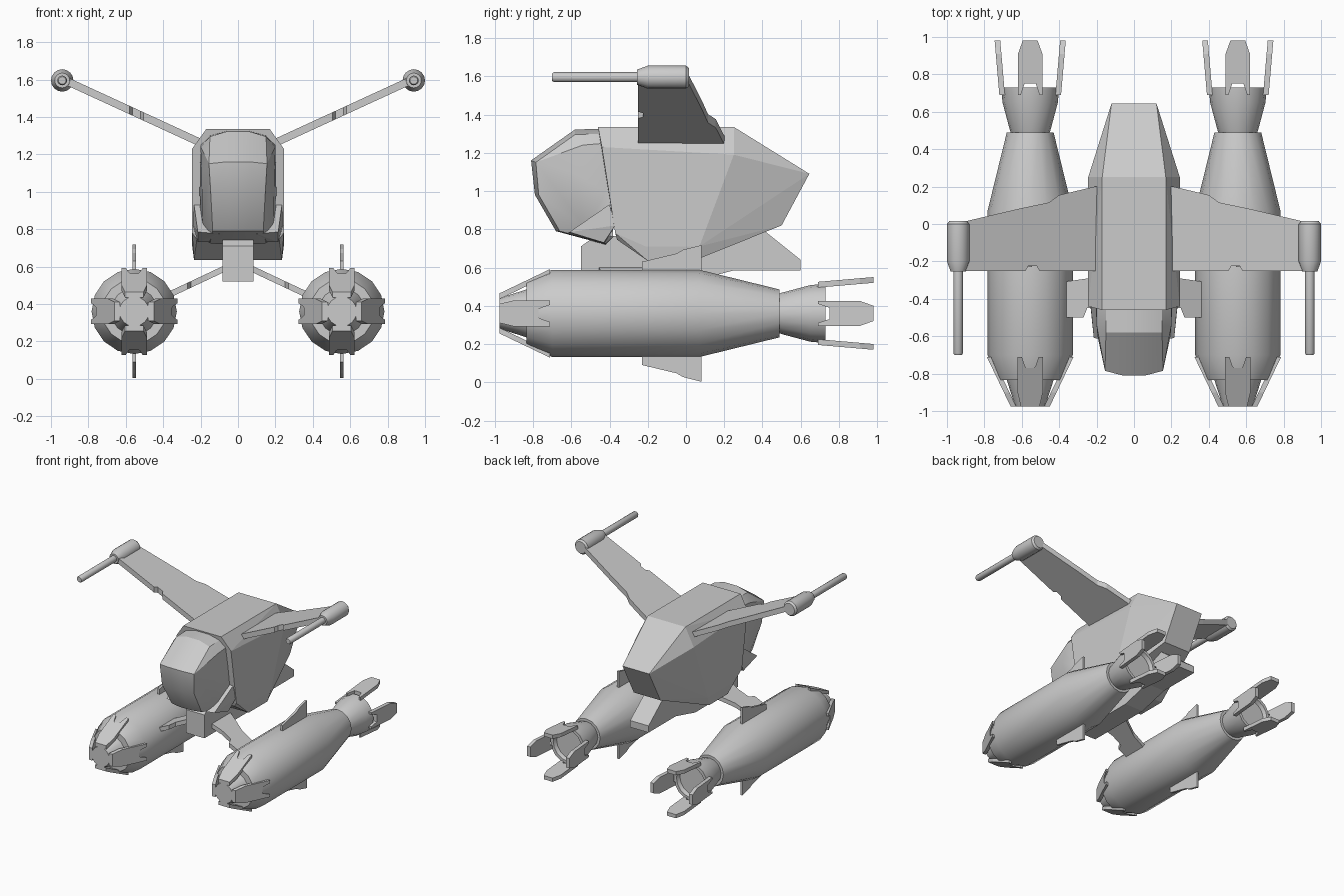
import bpy, bmesh, math
from mathutils import Vector

if "Cube" in bpy.data.objects:
    bpy.data.objects.remove(bpy.data.objects["Cube"])

PX, PZ = 0.555, 0.36   # engine pod axis


def finish(name, bm, mirror=False, smooth=None):
    bmesh.ops.recalc_face_normals(bm, faces=bm.faces)
    me = bpy.data.meshes.new(name)
    bm.to_mesh(me)
    bm.free()
    ob = bpy.data.objects.new(name, me)
    bpy.context.collection.objects.link(ob)
    if smooth:
        bpy.ops.object.select_all(action='DESELECT')
        ob.select_set(True)
        bpy.context.view_layer.objects.active = ob
        bpy.ops.object.shade_smooth_by_angle(angle=math.radians(smooth))
    if mirror:
        ob.modifiers.new("mirror", 'MIRROR').use_mirror_merge = False
    return ob


def lathe(name, profile, x, z, sides=16):
    """Turn (y, radius) pairs around a lengthwise axis."""
    bm = bmesh.new()
    rings = []
    for y, r in profile:
        rings.append([bm.verts.new((x + r * math.cos(a), y, z + r * math.sin(a)))
                      for a in (2 * math.pi * i / sides for i in range(sides))])
    for a, b in zip(rings, rings[1:]):
        for i in range(sides):
            j = (i + 1) % sides
            bm.faces.new((a[i], a[j], b[j], b[i]))
    bm.faces.new(rings[0])
    bm.faces.new(rings[-1])
    return finish(name, bm, True, 32)


def plate(name, outline, place, mirror=True):
    """Thick flat outline; place(u, v, t) maps it to space, t = 0 or 1."""
    bm = bmesh.new()
    a, b = [[bm.verts.new(place(u, v, t)) for u, v in outline] for t in (0, 1)]
    n = len(outline)
    bm.faces.new(a)
    bm.faces.new(b)
    for i in range(n):
        j = (i + 1) % n
        bm.faces.new((a[i], a[j], b[j], b[i]))
    return finish(name, bm, mirror)


def solid(name, pts, both=True, mirror=False, smooth=None):
    """Faceted convex body, points given for one side."""
    bm = bmesh.new()
    for x, y, z in pts:
        bm.verts.new((x, y, z))
        if both:
            bm.verts.new((-x, y, z))
    res = bmesh.ops.convex_hull(bm, input=bm.verts)
    loose = [v for v in bm.verts if not v.link_faces]
    bmesh.ops.delete(bm, geom=loose, context='VERTS')
    bmesh.ops.dissolve_limit(bm, angle_limit=math.radians(2),
                             verts=bm.verts, edges=bm.edges)
    return finish(name, bm, mirror, smooth)


# Main hull
solid("hull", [
    (0.17, -0.46, 1.335), (0.17, 0.25, 1.335), (0.12, 0.645, 1.09),
    (0.245, -0.44, 1.23), (0.245, 0.25, 1.19), (0.245, -0.37, 0.78),
    (0.245, -0.21, 0.71), (0.245, 0.07, 0.71), (0.12, 0.50, 0.82),
    (0.235, -0.20, 0.635), (0.235, 0.04, 0.635), (0.22, -0.36, 0.745)])

# Cockpit canopy
solid("cockpit", [
    (0.06, -0.42, 1.325), (0.06, -0.58, 1.322), (0.06, -0.81, 1.16),
    (0.05, -0.79, 0.98), (0.05, -0.68, 0.79), (0.10, -0.42, 0.72),
    (0.15, -0.42, 1.30), (0.15, -0.58, 1.295), (0.155, -0.785, 1.15),
    (0.145, -0.77, 0.98), (0.135, -0.66, 0.79), (0.15, -0.42, 0.725),
    (0.20, -0.42, 1.25), (0.20, -0.54, 1.24), (0.195, -0.60, 1.10),
    (0.205, -0.42, 1.0), (0.19, -0.52, 0.80), (0.20, -0.38, 0.76)], smooth=28)

# Cheek panels beside the chin
solid("cheek", [
    (0.235, -0.40, 0.93), (0.215, -0.61, 0.785), (0.215, -0.43, 0.73),
    (0.24, -0.37, 0.82), (0.10, -0.40, 0.93), (0.10, -0.62, 0.775),
    (0.10, -0.42, 0.73)], both=False, mirror=True)

# Keel under the hull
plate("keel", [(-0.55, 0.52), (-0.55, 0.71), (-0.48, 0.76), (0.40, 0.80), (0.60, 0.64),
               (0.60, 0.585), (0.25, 0.585), (0.0, 0.52)],
      lambda y, z, t: (0.083 * (2 * t - 1), y, z), mirror=False)

# Struts from keel to engine pods
plate("strut", [(0.05, -0.20), (0.14, -0.24), (0.24, -0.29), (0.38, -0.31), (0.38, -0.50),
                (0.27, -0.50), (0.25, -0.45), (0.16, -0.44), (0.05, -0.46)],
      lambda x, y, t: (x, y, 0.585 - (x - 0.08) * 0.47 + 0.035 * (t - 0.5)))

# Upper wings
plate("wing", [(0.14, 0.21), (0.21, 0.20), (0.40, 0.155), (0.455, 0.115), (0.60, 0.085),
               (0.92, 0.01), (0.92, -0.25), (0.58, -0.25), (0.565, -0.225),
               (0.52, -0.225), (0.505, -0.25), (0.14, -0.25)],
      lambda x, y, t: (x, y, 1.262 + (x - 0.2) * 0.46 + 0.045 * (t - 0.5)))

# Wingtip guns
lathe("wingtip_gun", [(-0.70, 0.02), (-0.69, 0.026), (-0.255, 0.026), (-0.255, 0.040),
                      (-0.20, 0.060), (0.0, 0.060), (0.015, 0.048)], 0.94, 1.595)

# Engine pods and their nozzles
lathe("engine_pod", [(-0.975, 0.08), (-0.835, 0.125), (-0.835, 0.172), (-0.70, 0.228),
                     (0.07, 0.228), (0.49, 0.125), (0.49, 0.08)], PX, PZ)
lathe("engine_nozzle", [(0.48, 0.10), (0.50, 0.108), (0.65, 0.148), (0.73, 0.155),
                        (0.73, 0.13), (0.70, 0.12)], PX, PZ)


# Four claws around each pod end
def claw(name, half, y0, r0, y1, r1, k):
    out = Vector((math.cos(k * math.pi / 2), 0, math.sin(k * math.pi / 2)))
    side = Vector((-out.z, 0, out.x))

    def place(w, y, t):
        r = r0 + (r1 - r0) * (y - y0) / (y1 - y0) - 0.03 * t
        return Vector((PX, y, PZ)) + out * r + side * w
    plate(name, half + [(-w, y) for w, y in reversed(half)], place)


front = [(0.022, -0.77), (0.03, -0.755), (0.045, -0.71), (0.068, -0.71),
         (0.068, -0.90), (0.05, -0.975)]
rear = [(0.03, 0.75), (0.05, 0.69), (0.065, 0.69), (0.065, 0.91), (0.04, 0.98)]
for k in range(4):
    claw(f"front_claw_{k}", front, -0.71, 0.232, -0.975, 0.105, k)
    claw(f"rear_claw_{k}", rear, 0.69, 0.165, 0.98, 0.19, k)

# Fins above and below each pod
for name, s in (("upper_fin", 1), ("lower_fin", -1)):
    plate(name, [(-0.23, 0.18), (-0.23, 0.27), (-0.05, 0.313), (-0.015, 0.333),
                 (0.08, 0.357), (0.08, 0.18)],
          lambda y, r, t: (PX + 0.018 * (t - 0.5), y, PZ + s * r))
